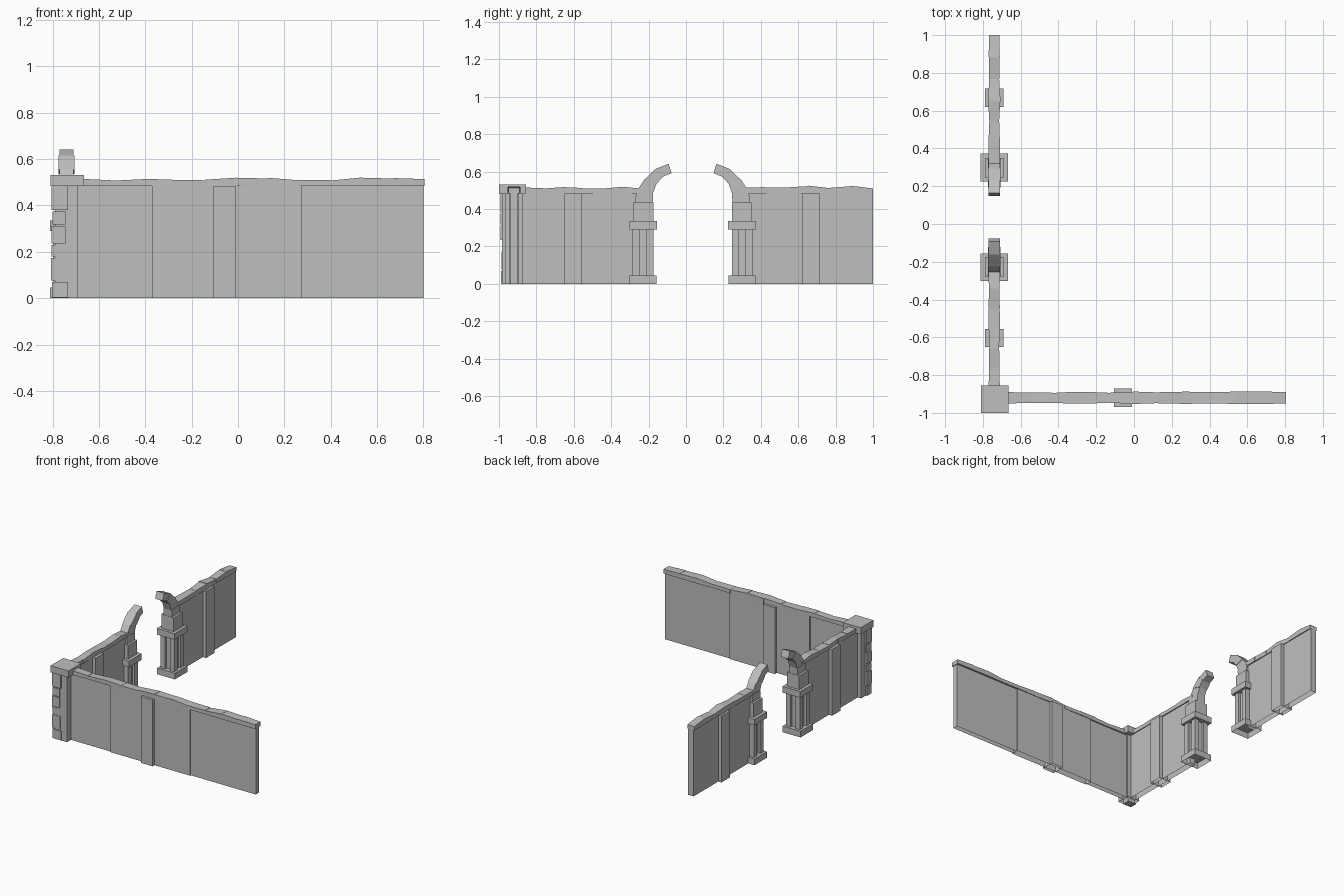
import bpy, bmesh, random
from mathutils import Vector

random.seed(4)
cube = bpy.data.objects.get("Cube")
if cube:
    bpy.data.objects.remove(cube)

stone = bpy.data.materials.new("grey stone")
stone.use_nodes = True
GREY = (0.52, 0.52, 0.52, 1)
stone.diffuse_color = GREY
stone.node_tree.nodes["Principled BSDF"].inputs["Base Color"].default_value = GREY

CX, CY = -0.74, -0.92      # centre lines of the side walls and the front wall
WALL_TOP = 0.483


def make(name, bm):
    # Undersides resting on the ground are left open
    ground = [f for f in bm.faces if all(v.co.z < 1e-4 for v in f.verts)]
    bmesh.ops.delete(bm, geom=ground, context="FACES_ONLY")
    mesh = bpy.data.meshes.new(name)
    bm.to_mesh(mesh)
    bm.free()
    mesh.materials.append(stone)
    ob = bpy.data.objects.new(name, mesh)
    bpy.context.collection.objects.link(ob)
    return ob


def add_box(bm, x, y, z):
    verts = bmesh.ops.create_cube(bm, size=1)["verts"]
    for v in verts:
        v.co = Vector([a[0] + (c + 0.5) * (a[1] - a[0]) for c, a in zip(v.co, (x, y, z))])


def box(name, x, y, z):
    bm = bmesh.new()
    add_box(bm, x, y, z)
    return make(name, bm)


def around(c, half):
    return (c - half, c + half)


def wall_box(name, along_x, span, half, z):
    if along_x:
        return box(name, span, around(CY, half), z)
    return box(name, around(CX, half), span, z)


def coping(name, along_x, start, end, count):
    # Uneven coping stones: every stone has sloping tops and wavy sides
    bm = bmesh.new()
    step = (end - start) / count
    half = 0.03
    height = 0.515
    for i in range(count):
        new_half = random.uniform(0.026, 0.033)
        new_height = random.uniform(0.507, 0.523)
        rings = []
        for t, w, h in ((start + i * step, half, height),
                        (start + (i + 1) * step, new_half, new_height)):
            ring = []
            for s, z in ((-w, WALL_TOP), (w, WALL_TOP), (w, h), (-w, h)):
                ring.append(bm.verts.new((t, CY + s, z) if along_x else (CX + s, t, z)))
            rings.append(ring)
        a, b = rings
        bm.faces.new(a)
        bm.faces.new(b[::-1])
        for k in range(4):
            n = (k + 1) % 4
            bm.faces.new((a[n], a[k], b[k], b[n]))
        half = new_half + random.uniform(-0.002, 0.002)
        height = new_height + random.uniform(-0.003, 0.003)
    bmesh.ops.recalc_face_normals(bm, faces=bm.faces)
    return make(name, bm)


# Front wall
full = (0, WALL_TOP)
wall_box("front_wall_inner", True, (-0.70, -0.37), 0.018, full)
wall_box("front_wall_middle", True, (-0.37, 0.275), 0.026, full)
wall_box("front_wall_outer", True, (0.275, 0.80), 0.018, full)
wall_box("front_wall_pilaster", True, (-0.105, -0.01), 0.048, full)
coping("front_wall_coping", True, -0.68, 0.805, 11)

# Side walls on either side of the gate
wall_box("side_wall_front", False, (-0.90, -0.27), 0.022, full)
wall_box("side_wall_front_pilaster", False, (-0.65, -0.555), 0.048, full)
coping("side_wall_front_coping", False, -0.87, -0.235, 6)
wall_box("side_wall_back", False, (0.34, 1.0), 0.022, full)
wall_box("side_wall_back_pilaster", False, (0.62, 0.717), 0.048, full)
coping("side_wall_back_coping", False, 0.305, 1.0, 6)

# Corner post with rough quoin stones on its outer edge
box("corner_post", (-0.79, -0.69), (-0.983, -0.888), (0, 0.49))
box("corner_post_cap", (-0.81, -0.665), (-1.0, -0.855), (0.483, 0.532))
quoins = bmesh.new()
bottom = 0
for height in (0.07, 0.10, 0.053, 0.08, 0.06, 0.105):
    add_box(quoins, (-0.802 + random.uniform(-0.005, 0.005), -0.74 + random.uniform(-0.006, 0.006)),
            (-0.988 + random.uniform(-0.005, 0.004), -0.93 + random.uniform(-0.006, 0.006)),
            (bottom + 0.003, bottom + height))
    bottom += height + 0.003
make("corner_quoins", quoins)

# Gate arch outline, from the springing to the broken tip: (inner, outer) points
ARCH = [((0.248, 0.435), (0.343, 0.435)), ((0.246, 0.485), (0.335, 0.495)),
        ((0.228, 0.535), (0.295, 0.555)), ((0.193, 0.573), (0.232, 0.615)),
        ((0.147, 0.592), (0.163, 0.642))]


def gate_side(prefix, flip):
    def fy(y):
        return 0.07 - y if flip else y

    def span(a, b):
        return tuple(sorted((fy(a), fy(b))))

    mid = 0.30
    box(prefix + "_pier_base", around(CX, 0.072), span(0.228, 0.372), (0, 0.045))
    box(prefix + "_pier_core", around(CX, 0.037), span(mid - 0.037, mid + 0.037), (0.04, 0.30))
    # Four corner shafts with recessed panels between them
    shafts = bmesh.new()
    for sx in (-1, 1):
        for sy in (-1, 1):
            add_box(shafts, around(CX + sx * 0.037, 0.018),
                    around(fy(mid + sy * 0.037), 0.018), (0.04, 0.30))
    make(prefix + "_pier_shafts", shafts)
    box(prefix + "_pier_cap", around(CX, 0.072), span(0.225, 0.372), (0.29, 0.335))
    box(prefix + "_pier_block", around(CX, 0.05), span(0.245, 0.35), (0.33, 0.436))

    # Arch stones, each slightly different in width
    bm = bmesh.new()
    for i, (low, high) in enumerate(zip(ARCH, ARCH[1:])):
        half = 0.034 if i % 2 == 0 else 0.030
        section = (low[0], low[1], high[1], high[0])
        sides = [[bm.verts.new((CX + s * half, fy(y), z)) for y, z in section] for s in (-1, 1)]
        bm.faces.new(sides[0])
        bm.faces.new(sides[1][::-1])
        for k in range(4):
            n = (k + 1) % 4
            bm.faces.new((sides[0][n], sides[0][k], sides[1][k], sides[1][n]))
    bmesh.ops.recalc_face_normals(bm, faces=bm.faces)
    make(prefix + "_arch_stones", bm)


gate_side("gate_back", False)
gate_side("gate_front", True)
